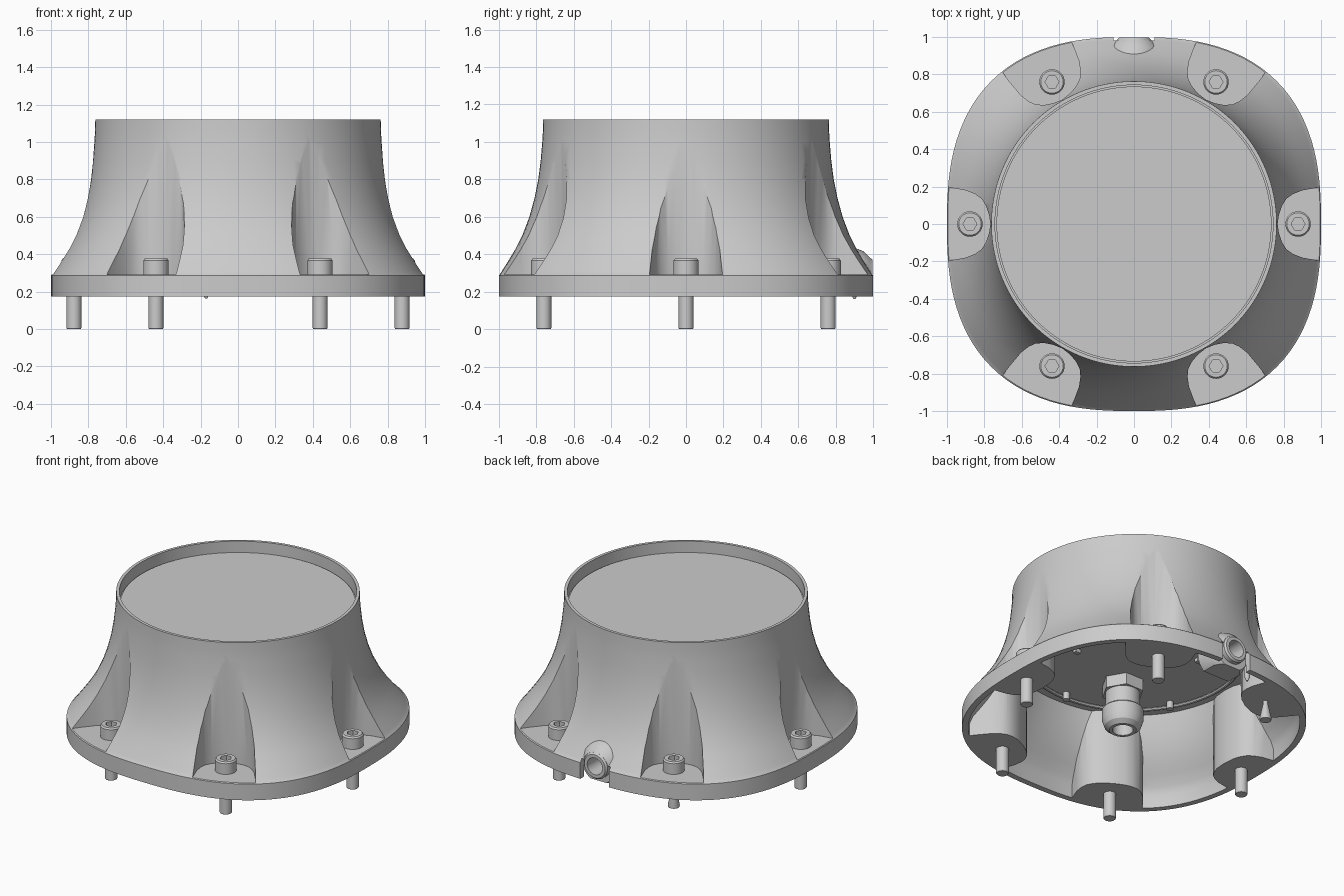
import bpy, bmesh, math
from mathutils import Matrix, Vector

cube = bpy.data.objects.get("Cube")
if cube:
    bpy.data.objects.remove(cube, do_unlink=True)

grey = bpy.data.materials.new("light grey")
grey.use_nodes = True
tone = (0.6, 0.6, 0.6, 1)
grey.diffuse_color = tone
grey.node_tree.nodes["Principled BSDF"].inputs["Base Color"].default_value = tone


def loft(name, rings):
    """Solid through a list of closed rings with capped ends."""
    bm = bmesh.new()
    loops = [[bm.verts.new(p) for p in ring] for ring in rings]
    n = len(loops[0])
    for lo, hi in zip(loops, loops[1:]):
        for i in range(n):
            j = (i + 1) % n
            bm.faces.new((lo[i], lo[j], hi[j], hi[i]))
    bm.faces.new(loops[0][::-1])
    bm.faces.new(loops[-1])
    bmesh.ops.recalc_face_normals(bm, faces=bm.faces)
    mesh = bpy.data.meshes.new(name)
    bm.to_mesh(mesh)
    bm.free()
    mesh.materials.append(grey)
    obj = bpy.data.objects.new(name, mesh)
    bpy.context.collection.objects.link(obj)
    return obj


def lathe(name, profile, sides=32, at=(0, 0, 0), turn=None):
    """Solid of revolution from (radius, height) pairs."""
    rings = []
    for r, z in profile:
        rings.append([(r * math.cos(i * math.tau / sides), r * math.sin(i * math.tau / sides), z)
                      for i in range(sides)])
    obj = loft(name, rings)
    obj.data.transform(Matrix.Translation(at) @ (turn or Matrix()))
    return obj


def box(name, lo, hi):
    rings = [[(lo[0], lo[1], z), (hi[0], lo[1], z), (hi[0], hi[1], z), (lo[0], hi[1], z)]
             for z in (lo[2], hi[2])]
    return loft(name, rings)


def boolean(obj, cutter, operation="DIFFERENCE"):
    mod = obj.modifiers.new("cut", "BOOLEAN")
    mod.object, mod.operation, mod.solver = cutter, operation, "EXACT"
    bpy.context.view_layer.objects.active = obj
    bpy.ops.object.modifier_apply(modifier=mod.name)
    bpy.data.objects.remove(cutter, do_unlink=True)


def smooth(obj, angle=30):
    bpy.ops.object.select_all(action="DESELECT")
    obj.select_set(True)
    bpy.context.view_layer.objects.active = obj
    bpy.ops.object.shade_smooth_by_angle(angle=math.radians(angle))


# Flared housing: squarish foot blending into a round collar
def outline(blend, z, inset=0.0, sides=128):
    ring = []
    for i in range(sides):
        c, s = math.cos(i * math.tau / sides), math.sin(i * math.tau / sides)
        square = (abs(c) ** 2.57 + abs(s) ** 2.57) ** (-1 / 2.57)
        r = 0.763 + (square - 0.763) * blend - inset
        ring.append((r * c, r * s, z))
    return ring


flare = [(0.985, 0.29), (0.93, 0.31), (0.77, 0.37), (0.62, 0.43), (0.47, 0.5), (0.31, 0.6),
         (0.195, 0.7), (0.11, 0.8), (0.055, 0.9), (0.02, 1.0), (0.005, 1.06)]
housing = loft("housing", [outline(b, z) for b, z in [(1, 0.175), (1, 0.287)] + flare + [(0, 1.12)]])
cavity = loft("cavity", [outline(b, z, 0.04) for b, z in [(1, 0.1), (1, 0.26)] + flare[1:7]]
              + [])

# Six bolt pockets, with a thicker copy that leaves their walls inside the cavity
half = [(0.775, 0.05), (0.79, 0.095), (0.815, 0.135), (0.85, 0.16), (0.9, 0.18), (1.0, 0.197), (1.3, 0.23)]


def pocket(angle, low, high, wall=0.0):
    pts = [(0.768, 0)] + half + [(a, -b) for a, b in reversed(half)]
    turn = Matrix.Rotation(angle, 3, "Z")
    grown = [(a - wall, b + math.copysign(wall, b) if b else 0) for a, b in pts]
    return loft("pocket_cutter", [[turn @ Vector((a, b, z)) for a, b in grown] for z in (low, high)])


angles = [math.radians(60 * k) for k in range(6)]
for a in angles:
    boolean(cavity, pocket(a, 0.05, 1.3, 0.03))
boolean(housing, cavity)
for a in angles:
    boolean(housing, pocket(a, 0.292, 1.4))

# Recessed top
boolean(housing, lathe("recess", [(0.743, 1.035), (0.743, 1.3)], 128))

# Cable inlet at the back: boss, rim notch and bore
sideways = Matrix.Rotation(-math.pi / 2, 4, "X")
boolean(housing, lathe("boss", [(0.15, 0.8), (0.15, 0.9), (0.13, 0.95), (0.095, 0.985)], 48,
                       (0, 0, 0.285), sideways), "UNION")
boolean(housing, box("notch", (-0.11, 0.955, 0.1), (0.11, 1.2, 0.31)))
boolean(housing, box("base_trim", (-0.3, 0.6, -0.1), (0.3, 1.2, 0.175)))
boolean(housing, lathe("bore", [(0.062, 0.7), (0.062, 1.3)], 32, (0, 0, 0.29), sideways))
smooth(housing)
inlet = lathe("inlet_ring", [(0.09, 0.86), (0.09, 0.985), (0.08, 0.997)], 40, (0, 0, 0.29), sideways)
boolean(inlet, lathe("inlet_bore", [(0.058, 0.7), (0.058, 1.3)], 32, (0, 0, 0.29), sideways))
smooth(inlet)

# Top window plate
smooth(lathe("top_plate", [(0.735, 1.03), (0.735, 1.045)], 128))

# Socket head bolts
for k, a in enumerate(angles):
    at = (0.877 * math.cos(a), 0.877 * math.sin(a), 0)
    head = lathe("bolt_head_%d" % k, [(0.068, 0.288), (0.068, 0.366), (0.06, 0.376)], 32, at)
    boolean(head, lathe("socket", [(0.037, 0.325), (0.037, 0.5)], 6, at))
    smooth(head)
    shape = [(0.036, 0), (0.04, 0.006), (0.04, 0.29)]
    if k == 2:
        shape = [(0.036, 0.04), (0.038, 0.05), (0.015, 0.16), (0.015, 0.29)]
    smooth(lathe("bolt_shank_%d" % k, shape, 24, at))

# Circuit board parts inside
for k, (x, y) in enumerate([(0.1, 0.35), (0.16, 0.3), (-0.3, 0.32), (-0.36, 0.2), (0.3, -0.2)]):
    box("board_part_%d" % k, (x - 0.02, y - 0.015, 0.675), (x + 0.02, y + 0.015, 0.71))
for k in range(6):
    a = math.radians(30 + 60 * k)
    smooth(lathe("standoff_%d" % k, [(0.022, 0.65), (0.022, 0.71)], 16,
                 (0.66 * math.cos(a), 0.66 * math.sin(a), 0)))
bpy.ops.mesh.primitive_torus_add(major_radius=0.69, minor_radius=0.012, major_segments=96,
                                 minor_segments=8, location=(0, 0, 0.685))
seal = bpy.context.object
seal.name = "board_seal"
seal.data.materials.append(grey)
smooth(seal)

# Cable gland hanging from the board
spot = (-0.19, -0.336, 0)
smooth(lathe("gland_nut", [(0.135, 0.62), (0.135, 0.71)], 6, spot))
smooth(lathe("gland_body", [(0.11, 0.5), (0.11, 0.63)], 32, spot))
cap = lathe("gland_cap", [(0.085, 0.36), (0.115, 0.385), (0.13, 0.43), (0.13, 0.5), (0.12, 0.51)], 32, spot)
boolean(cap, lathe("gland_bore", [(0.065, 0.2), (0.065, 0.46)], 24, spot))
smooth(cap)

# Small cable clip beside the inlet
smooth(lathe("cable_clip", [(0.006, 0.162), (0.018, 0.19), (0.018, 0.27)], 12, (-0.17, 0.9, 0)))
